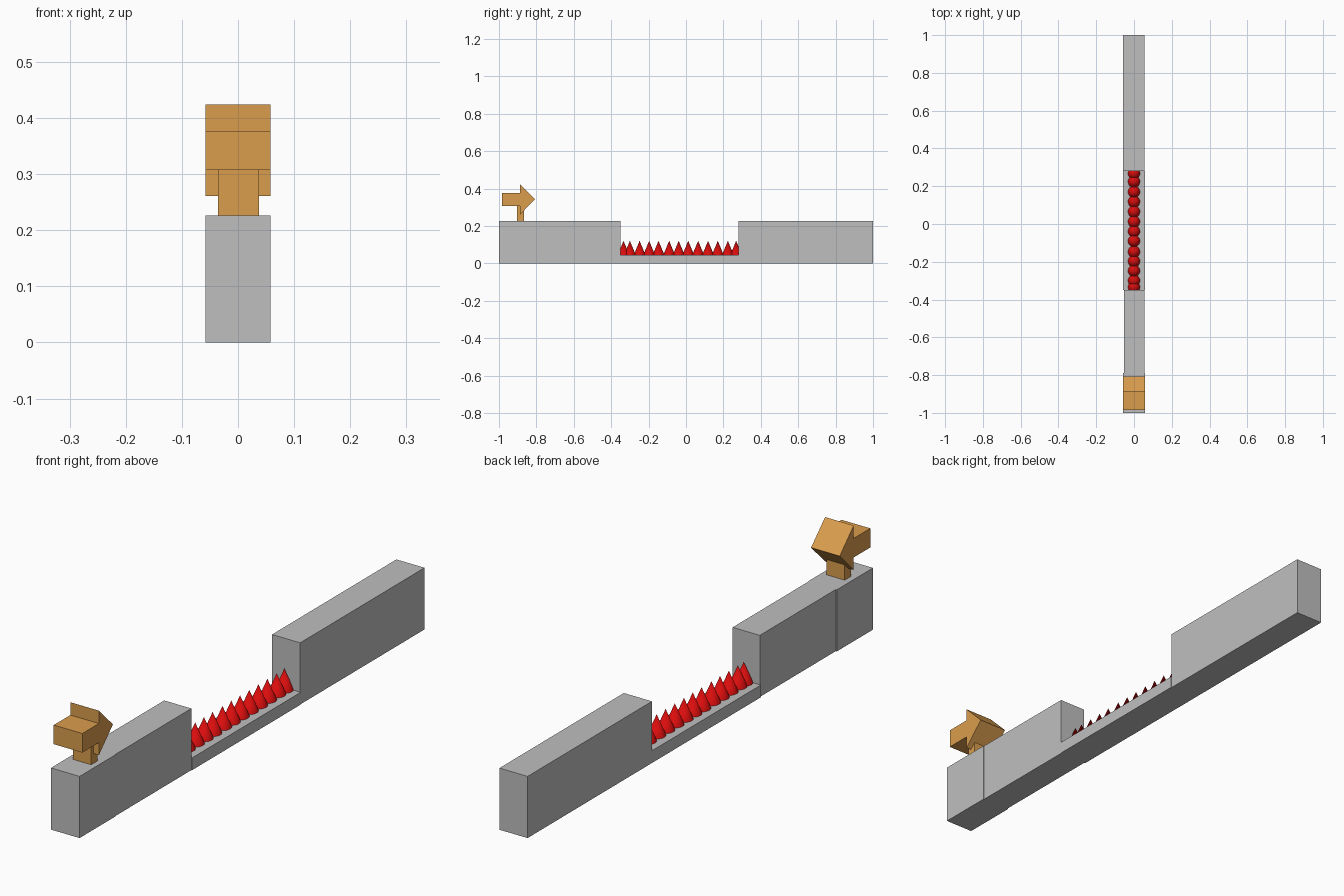
import bpy
import bmesh

if "Cube" in bpy.data.objects:
    bpy.data.objects.remove(bpy.data.objects["Cube"])


def material(name, rgb):
    m = bpy.data.materials.new(name)
    m.diffuse_color = (*rgb, 1)
    m.use_nodes = True
    m.node_tree.nodes["Principled BSDF"].inputs["Base Color"].default_value = m.diffuse_color
    return m


STONE = material("stone_grey", (0.52, 0.52, 0.52))
WOOD = material("wood_orange", (0.70, 0.34, 0.075))
RED = material("spike_red", (0.70, 0.004, 0.004))


def finish(name, bm, mat):
    bmesh.ops.recalc_face_normals(bm, faces=bm.faces)
    mesh = bpy.data.meshes.new(name)
    bm.to_mesh(mesh)
    bm.free()
    mesh.materials.append(mat)
    obj = bpy.data.objects.new(name, mesh)
    bpy.context.collection.objects.link(obj)
    return obj


def extrude_x(name, profile, x0, x1, mat):
    """Side profile of (y, z) points, extruded along x."""
    bm = bmesh.new()
    face = bm.faces.new([bm.verts.new((x0, y, z)) for y, z in profile])
    new = bmesh.ops.extrude_face_region(bm, geom=[face])["geom"]
    verts = [v for v in new if isinstance(v, bmesh.types.BMVert)]
    bmesh.ops.translate(bm, verts=verts, vec=(x1 - x0, 0, 0))
    return finish(name, bm, mat)


def box(name, x, y, z, mat):
    return extrude_x(name, [(y[0], z[0]), (y[1], z[0]), (y[1], z[1]), (y[0], z[1])],
                     x[0], x[1], mat)


# Stone platforms and the sunken pit floor
W = 0.058
box("start_platform", (-W, W), (-1.0, -0.79), (0, 0.226), STONE)
box("middle_platform", (-0.054, 0.056), (-0.79, -0.35), (0, 0.226), STONE)
box("pit_floor", (-W, W), (-0.35, 0.28), (0, 0.045), STONE)
box("end_platform", (-W, 0.056), (0.28, 1.0), (0, 0.226), STONE)

# Row of spikes in the pit
SPIKE_Y = [-0.334, -0.30, -0.248, -0.197, -0.147, -0.09, -0.039,
           0.012, 0.065, 0.118, 0.17, 0.224, 0.268]
for i, y in enumerate(SPIKE_Y):
    bpy.ops.mesh.primitive_cone_add(vertices=32, radius1=0.032, radius2=0, depth=0.077,
                                    location=(0, y, 0.0825))
    spike = bpy.context.object
    spike.name = f"spike_{i + 1}"
    spike.data.materials.append(RED)
    bpy.ops.object.shade_smooth_by_angle()

# Arrow sign: post, shaft and triangular head
box("sign_post", (-0.036, 0.037), (-0.903, -0.867), (0.226, 0.31), WOOD)
extrude_x("arrow", [(-0.984, 0.307), (-0.888, 0.307), (-0.888, 0.261), (-0.807, 0.343),
                    (-0.888, 0.424), (-0.888, 0.377), (-0.984, 0.377)], -W, W, WOOD)
